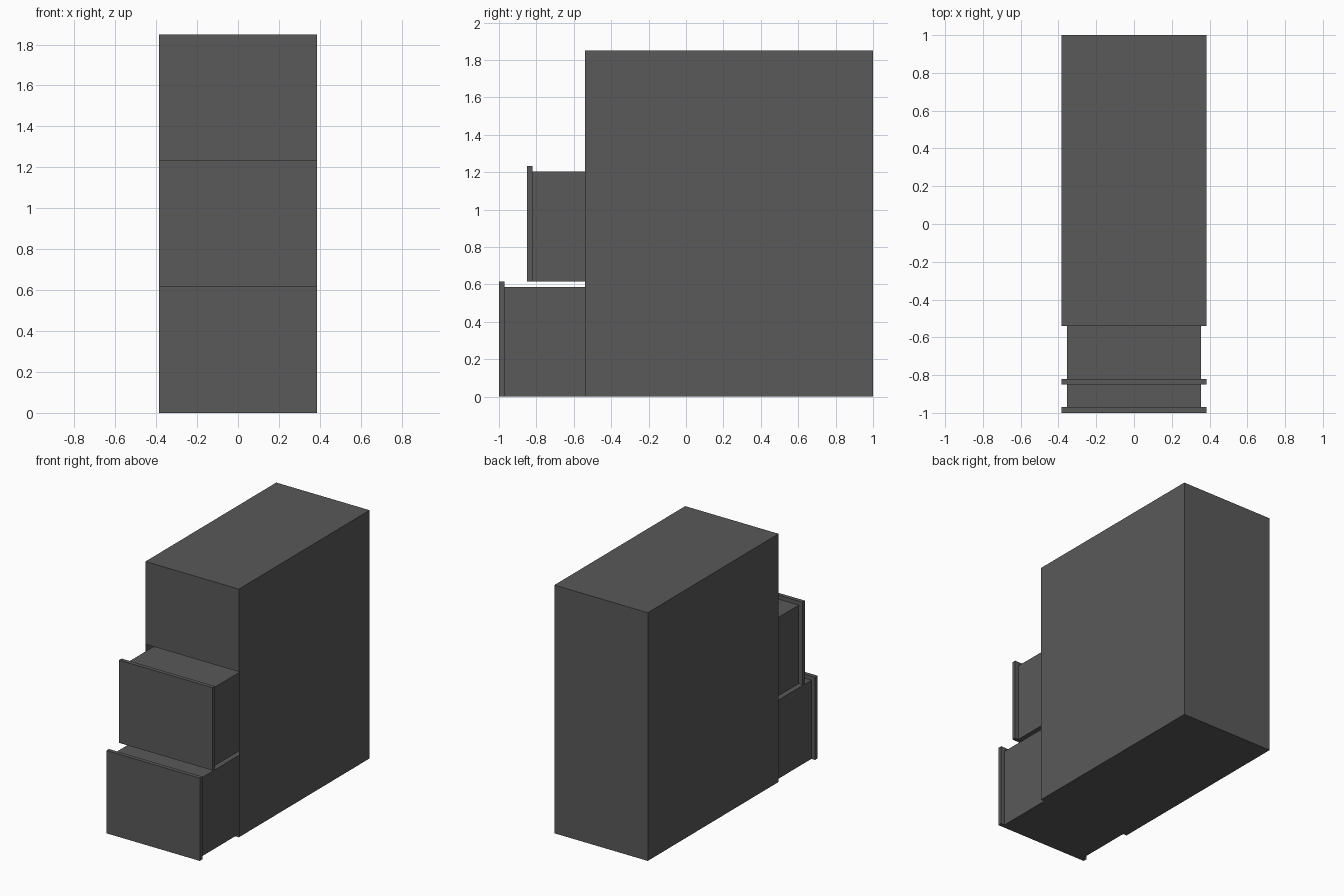
import bpy, bmesh

if "Cube" in bpy.data.objects:
    bpy.data.objects.remove(bpy.data.objects["Cube"])

W, H = 0.385, 1.85          # half width, height
FRONT, BACK = -0.54, 1.0    # cabinet opening and rear
T = 0.03                    # drawer front thickness and side clearance
ROW = H / 3

grey = bpy.data.materials.new("dark_grey")
grey.diffuse_color = (0.1, 0.1, 0.1, 1)
grey.use_nodes = True
grey.node_tree.nodes["Principled BSDF"].inputs["Base Color"].default_value = grey.diffuse_color


def box(bm, lo, hi):
    """Add an axis-aligned box and return its faces."""
    verts = bmesh.ops.create_cube(bm, size=1)["verts"]
    for v in verts:
        for i in range(3):
            v.co[i] = hi[i] if v.co[i] > 0 else lo[i]
    return list({f for v in verts for f in v.link_faces})


def finish(bm, name):
    bm.normal_update()
    mesh = bpy.data.meshes.new(name)
    bm.to_mesh(mesh)
    bm.free()
    mesh.materials.append(grey)
    obj = bpy.data.objects.new(name, mesh)
    bpy.context.collection.objects.link(obj)


# Cabinet shell: thin sheet box, open at the front
bm = bmesh.new()
faces = box(bm, (-W, FRONT, 0), (W, BACK, H))
bm.normal_update()
bmesh.ops.delete(bm, geom=[f for f in faces if f.normal.y < -0.5], context='FACES')
finish(bm, "cabinet_shell")

# Drawers: wide front plate with a narrower, lower box behind it
for i, (name, pull) in enumerate((("bottom", 0.46), ("middle", 0.31), ("top", 0.0))):
    z0, z1 = i * ROW, (i + 1) * ROW
    y = FRONT - pull
    bm = bmesh.new()
    box(bm, (-W, y, z0), (W, y + T, z1))
    box(bm, (-W + T, y + T, z0), (W - T, y + BACK - FRONT - T, z1 - T))
    finish(bm, name + "_drawer")
